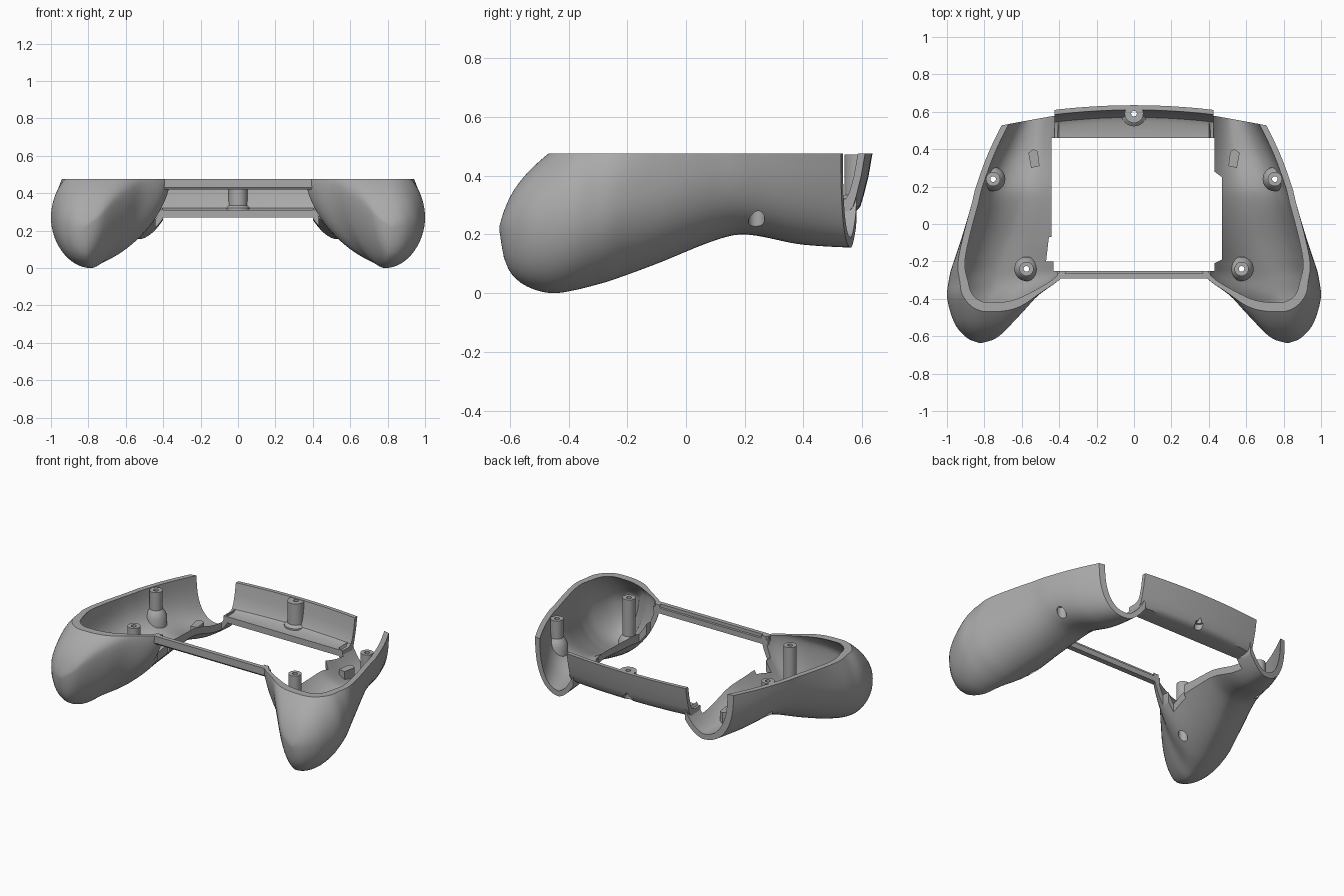
import bpy, bmesh
from math import cos, sin, pi, copysign

cube = bpy.data.objects.get("Cube")
if cube:
    bpy.data.objects.remove(cube)

grey = bpy.data.materials.new("shell grey")
grey.use_nodes = True
COLOUR = (0.4, 0.4, 0.4, 1)
grey.diffuse_color = COLOUR
grey.node_tree.nodes["Principled BSDF"].inputs["Base Color"].default_value = COLOUR

RIM = 0.475      # height of the flat parting plane
WALL = 0.035     # shell thickness

# Wing stations: y, x of lowest point, outer x, inner x, bottom z, widest z, top z
STATIONS = [
    (-.635, .82, .83, .81, .21, .22, .23),
    (-.62, .815, .875, .755, .12, .22, .28),
    (-.59, .81, .915, .71, .06, .225, .345),
    (-.54, .80, .955, .66, .022, .235, .41),
    (-.46, .785, .985, .585, 0, .25, .482),
    (-.38, .775, 1, .51, .01, .27, .535),
    (-.3, .75, .99, .4, .03, .28, .58),
    (-.25, .74, .98, .36, .045, .3, .62),
    (-.1, .69, .93, .36, .1, .36, .8),
    (.1, .62, .87, .34, .18, .46, 1),
    (.2, .59, .845, .33, .2, .48, 1),
    (.4, .54, .77, .32, .165, .48, 1),
    (.7, .51, .62, .33, .15, .48, 1),
]


def skin(name, rings):
    """Closed solid through a list of matching point rings."""
    bm = bmesh.new()
    loops = [[bm.verts.new(p) for p in ring] for ring in rings]
    n = len(loops[0])
    for a, b in zip(loops, loops[1:]):
        for i in range(n):
            j = (i + 1) % n
            bm.faces.new((a[i], a[j], b[j], b[i]))
    bm.faces.new(loops[0])
    bm.faces.new(loops[-1])
    bmesh.ops.recalc_face_normals(bm, faces=bm.faces)
    mesh = bpy.data.meshes.new(name)
    bm.to_mesh(mesh)
    bm.free()
    mesh.materials.append(grey)
    obj = bpy.data.objects.new(name, mesh)
    bpy.context.collection.objects.link(obj)
    return obj


def prism(name, outline, z0, z1, side=1):
    return skin(name, [[(side * x, y, z) for x, y in outline] for z in (z0, z1)])


def turned(name, x, y, profile):
    """Round part from (radius, height) pairs."""
    return skin(name, [[(x + r * cos(k * pi / 16), y + r * sin(k * pi / 16), z)
                        for k in range(32)] for r, z in profile])


def activate(obj):
    bpy.ops.object.select_all(action='DESELECT')
    obj.select_set(True)
    bpy.context.view_layer.objects.active = obj


def boolean(obj, tool, operation='DIFFERENCE', keep=False):
    mod = obj.modifiers.new("cut", 'BOOLEAN')
    mod.operation, mod.solver, mod.object = operation, 'EXACT', tool
    activate(obj)
    bpy.ops.object.modifier_apply(modifier=mod.name)
    if not keep:
        bpy.data.objects.remove(tool)


def smooth(obj, angle=0.6):
    activate(obj)
    bpy.ops.object.shade_smooth_by_angle(angle=angle)


def station(y):
    """Smooth interpolation of the wing stations."""
    last = len(STATIONS) - 1
    i = max(k for k in range(last) if STATIONS[k][0] <= y + 1e-9)
    a, b = STATIONS[i], STATIONS[i + 1]
    before, after = STATIONS[max(i - 1, 0)], STATIONS[min(i + 2, last)]
    h = b[0] - a[0]
    t = (y - a[0]) / h
    values = []
    for k in range(1, len(a)):
        m0 = (b[k] - before[k]) / (b[0] - before[0]) * h
        m1 = (after[k] - a[k]) / (after[0] - a[0]) * h
        values.append((2*t**3 - 3*t*t + 1) * a[k] + (t**3 - 2*t*t + t) * m0
                      + (3*t*t - 2*t**3) * b[k] + (t**3 - t*t) * m1)
    return values


def section(y, side, inset):
    low, outer, inner, bottom, wide, top = station(y)
    outer, inner = outer - inset, inner + inset
    bottom, top = bottom + inset, top - inset
    high = min(0.48, wide + 0.6 * (top - wide))
    back = min(1, max(0, (y + 0.2) / 0.4))
    points = []
    for k in range(64):
        c, s = cos(k * pi / 32), sin(k * pi / 32)
        out = c >= 0
        mid = wide if out else high
        reach = outer - low if out else low - inner
        rise = top - mid if s >= 0 else mid - bottom
        if out:
            n = 2 + 0.5 * back if s < 0 else 2
        else:
            n = 1.6 if s < 0 else 3
        x = low + copysign(reach * abs(c) ** (2 / n), c)
        points.append((side * x, y, mid + copysign(rise * abs(s) ** (2 / n), s)))
    return points


def wing_solid(name, side, inset, start, end):
    ys = [start]
    for a, b in zip(STATIONS, STATIONS[1:]):
        steps = max(2, round((b[0] - a[0]) / 0.02))
        ys += [a[0] + (b[0] - a[0]) * k / steps for k in range(steps)]
    ys = [start] + [y for y in ys if start + 0.004 < y < end - 0.004] + [end]
    return skin(name, [section(y, side, inset) for y in ys])


# Edges of the central opening, stepped differently on each side
OPENING = {
    1: [(-.1, -.25), (.43, -.25), (.43, -.21), (.47, -.19), (.47, .25), (.43, .28),
        (.43, .46), (.4, .46), (.4, .9), (-.1, .9)],
    -1: [(-.1, -.25), (.43, -.25), (.43, -.2), (.47, -.2), (.455, -.07), (.44, -.07),
         (.44, .46), (.4, .46), (.4, .9), (-.1, .9)],
}
BACK_EDGE = [(.2, .605), (.43, .578), (.56, .555), (.71, .527), (.9, .49), (.9, .9), (.2, .9)]
ABOVE = [(-2, -2), (2, -2), (2, 2), (-2, 2)]

# Hollow grips with their screw posts and clips
for side, label in ((1, "left"), (-1, "right")):
    wing = wing_solid(label + "_grip_shell", side, 0, -.635, .66)
    boolean(wing, wing_solid("cavity", side, WALL, -.6, .7))
    boolean(wing, prism("above", ABOVE, RIM, 2))
    boolean(wing, prism("opening", OPENING[side], -1, 2, side))
    boolean(wing, prism("back_edge", BACK_EDGE, -1, 2, side))
    body = wing_solid("body", side, 0.012, -.6, .69)
    body.hide_render = True

    for where, x, y, base, bore in (("back", .753, .24, .34, .3), ("front", .575, -.24, .22, .2)):
        post = turned(f"{label}_{where}_screw_post", side * x, y,
                      [(.065, -.05), (.065, base - .03), (.05, base),
                       (.038, base + .015), (.038, .472)])
        boolean(post, body, 'INTERSECT', keep=True)
        hole = turned("hole", side * x, y, [(.028, -.2), (.028, bore), (.015, bore), (.015, .7)])
        boolean(post, hole, keep=True)
        boolean(wing, hole)
        smooth(post)

    clip = prism(label + "_clip", [(.505, .31), (.55, .3), (.565, .38), (.54, .4), (.515, .39)],
                 .1, .27, side)
    boolean(clip, body, 'INTERSECT')
    smooth(wing)


def across(name, profile, half, bow=0.0):
    """Profile in y and z swept along x, bowed forward towards its ends."""
    xs = [half * k / 12 for k in range(-12, 13)]
    return skin(name, [[(x, y - bow * (x / half) ** 2 * (y > .5), z) for y, z in profile]
                       for x in xs])


# Back panel: floor strip curving up into the bowed wall
outside = [(.46, .27), (.55, .27), (.578, .277), (.594, .295), (.606, .335), (.622, .4), (.635, RIM)]
inside = [(.61, RIM), (.597, .4), (.582, .345), (.57, .322), (.545, .31), (.46, .31)]
panel = across("back_panel", outside + inside, .425, .025)
post = turned("back_screw_post", 0, .59, [(.068, .2), (.068, .32), (.05, .335), (.05, .472)])
boolean(post, across("fill", [(y - .006, z + .004) for y, z in outside] + [(.4, .48), (.4, .274)],
                     .425, .025), 'INTERSECT')
hole = turned("hole", 0, .59, [(.028, 0), (.028, .31), (.015, .31), (.015, .7)])
boolean(post, hole, keep=True)
boolean(panel, hole)
smooth(panel)
smooth(post)

# Front bar with a stepped inner lip
bar = across("front_bar", [(-.292, .43), (-.285, .42), (-.25, .42), (-.25, .455),
                           (-.265, .455), (-.265, RIM), (-.292, RIM)], .41)
smooth(bar)
